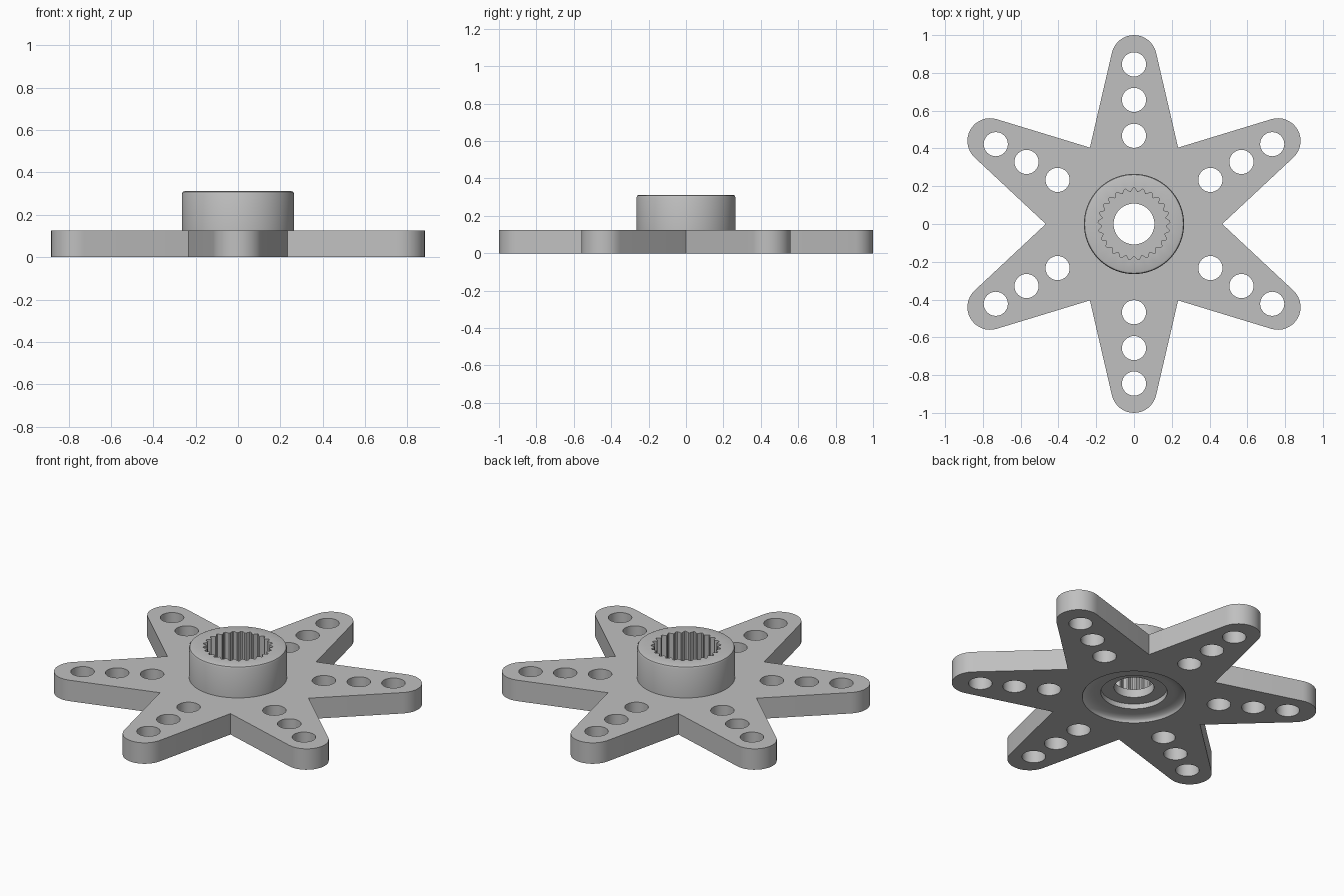
import bpy, bmesh, math
from math import sin, cos, pi, radians

if "Cube" in bpy.data.objects:
    bpy.data.objects.remove(bpy.data.objects["Cube"])

THICK, HUB_R, HUB_TOP, RECESS_R = 0.125, 0.265, 0.312, 0.28
TIP_D, TIP_R, VALLEY = 0.88, 0.12, 0.467
TEETH, SEG = 25, 150

grey = bpy.data.materials.new("plastic grey")
grey.diffuse_color = (0.527, 0.527, 0.527, 1)
grey.use_nodes = True
grey.node_tree.nodes["Principled BSDF"].inputs["Base Color"].default_value = grey.diffuse_color

bm = bmesh.new()


def ring(points, z):
    """Closed loop of vertices at one height."""
    return [bm.verts.new((x, y, z)) for x, y in points]


def bridge(a, b):
    n = len(a)
    for i in range(n):
        j = (i + 1) % n
        bm.faces.new((a[i], a[j], b[j], b[i]))


def circle(r, n, cx=0.0, cy=0.0):
    return [(cx + r * cos(2 * pi * i / n), cy + r * sin(2 * pi * i / n)) for i in range(n)]


def cap(loops):
    """Flat face bounded by an outer loop and hole loops."""
    edges = []
    for lp in loops:
        for i, v in enumerate(lp):
            w = lp[(i + 1) % len(lp)]
            edges.append(bm.edges.get((v, w)) or bm.edges.new((v, w)))
    bmesh.ops.triangle_fill(bm, use_beauty=True, use_dissolve=False, edges=edges,
                            normal=(0, 0, 1))


# Star outline: a round tip and a sharp valley for each of the six arms
vx, vy = VALLEY * cos(radians(30)), VALLEY * sin(radians(30))
dx, dy = vx - TIP_D, vy
sweep = math.atan2(dy, dx) - math.acos(TIP_R / math.hypot(dx, dy))
outline, holes = [], []
for k in range(6):
    a = radians(30 + 60 * k)
    for i in range(17):
        t = a - sweep + 2 * sweep * i / 16
        outline.append((TIP_D * cos(a) + TIP_R * cos(t), TIP_D * sin(a) + TIP_R * sin(t)))
    outline.append((VALLEY * cos(a + pi / 6), VALLEY * sin(a + pi / 6)))
    # Three link holes along the arm
    for d in (0.467, 0.657, 0.845):
        holes.append(circle(0.064, 32, d * cos(a), d * sin(a)))

# Plate: outer wall, hole walls, top and bottom faces
top_loops, bottom_loops = [], []
for pts in [outline] + holes:
    lo, hi = ring(pts, 0), ring(pts, THICK)
    bridge(lo, hi)
    bottom_loops.append(lo)
    top_loops.append(hi)
hub_base = ring(circle(HUB_R, SEG), THICK)
recess_rim = ring(circle(RECESS_R, SEG), 0)
cap(top_loops + [hub_base])
cap(bottom_loops + [recess_rim])

# Hub: revolved section from outer wall, over the rim, through the bore, to the recess
splined = []
for i in range(SEG):
    t = 2 * pi * i / SEG
    r = 0.180 + 0.011 * cos(TEETH * (t - pi / 2))
    splined.append((r * cos(t), r * sin(t)))
section = [(HUB_R, HUB_TOP - 0.014), (HUB_R - 0.004, HUB_TOP - 0.004),
           (HUB_R - 0.014, HUB_TOP), ("spline", HUB_TOP), ("spline", 0.11),
           (0.108, 0.11), (0.108, 0.06), (0.18, 0.06), (0.18, 0.03), (0.215, 0.03)]
# Rounded flare of the underside recess
section += [(0.215 + 0.065 * sin(pi / 2 * i / 5), 0.03 * cos(pi / 2 * i / 5)) for i in range(1, 5)]
prev = hub_base
for r, z in section:
    cur = ring(splined if r == "spline" else circle(r, SEG), z)
    bridge(prev, cur)
    prev = cur
bridge(prev, recess_rim)

bmesh.ops.recalc_face_normals(bm, faces=bm.faces[:])
mesh = bpy.data.meshes.new("star_arm_disc")
bm.to_mesh(mesh)
bm.free()
mesh.materials.append(grey)
obj = bpy.data.objects.new("star_arm_disc", mesh)
bpy.context.collection.objects.link(obj)
bpy.context.view_layer.objects.active = obj
obj.select_set(True)
bpy.ops.object.shade_smooth_by_angle(angle=radians(30))
